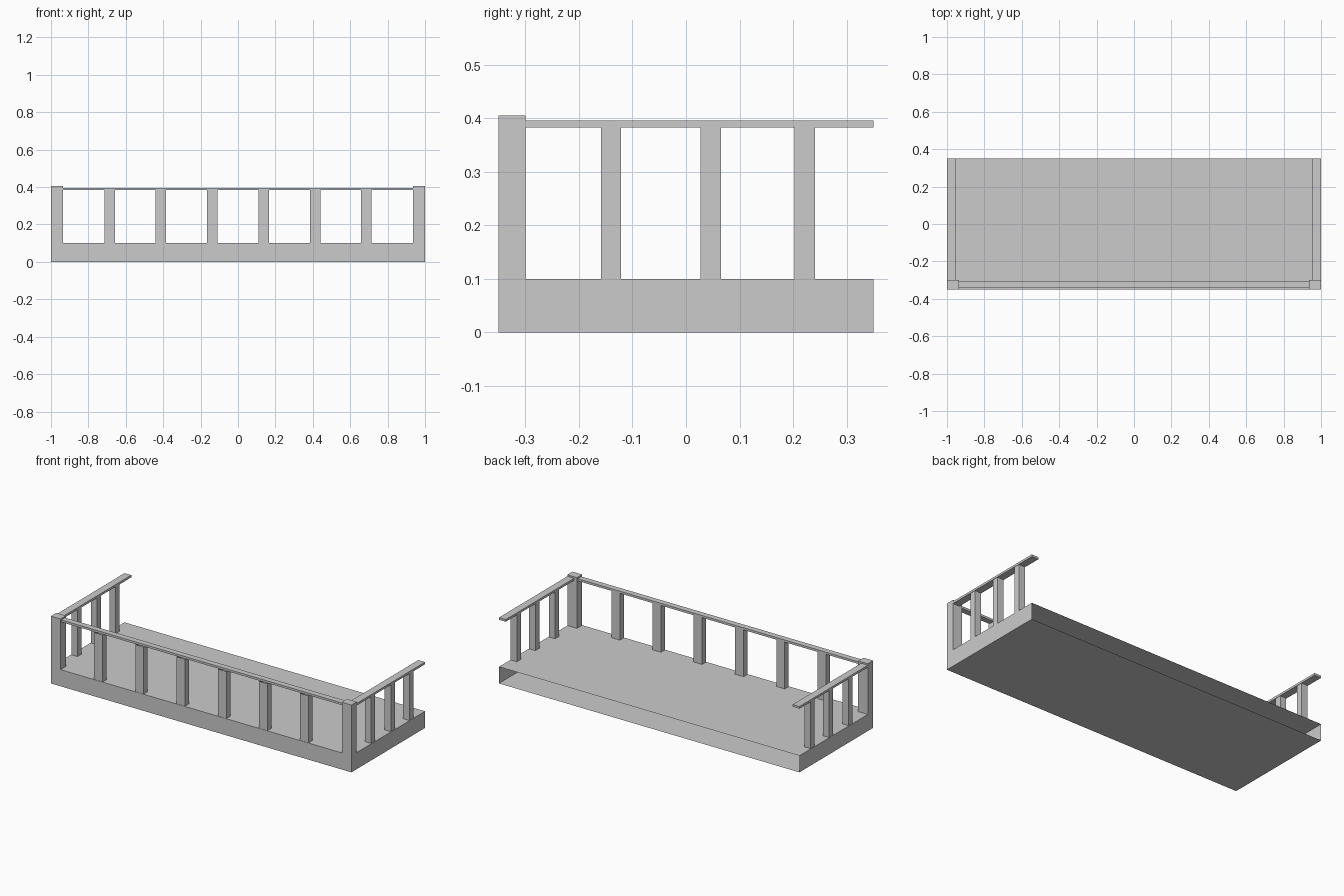
import bpy, bmesh

if "Cube" in bpy.data.objects:
    bpy.data.objects.remove(bpy.data.objects["Cube"])


def box(name, x0, x1, y0, y1, z0, z1, open_sides=()):
    """Box from its limits; open_sides lists outward normals of faces to leave out."""
    bm = bmesh.new()
    bmesh.ops.create_cube(bm, size=1)
    bm.normal_update()
    gone = [f for f in bm.faces
            if tuple(round(c) for c in f.normal) in open_sides]
    bmesh.ops.delete(bm, geom=gone, context='FACES_ONLY')
    for v in bm.verts:
        v.co.x = (x0 + x1) / 2 + v.co.x * (x1 - x0)
        v.co.y = (y0 + y1) / 2 + v.co.y * (y1 - y0)
        v.co.z = (z0 + z1) / 2 + v.co.z * (z1 - z0)
    mesh = bpy.data.meshes.new(name)
    bm.to_mesh(mesh)
    bm.free()
    ob = bpy.data.objects.new(name, mesh)
    bpy.context.collection.objects.link(ob)
    return ob


def pair(name, x0, x1, *rest, **kw):
    """The same box on the right and the left."""
    box("right_" + name, x0, x1, *rest, **kw)
    box("left_" + name, -x1, -x0, *rest, **kw)


FLOOR, RAIL_LOW, RAIL_TOP = 0.10, 0.383, 0.396
UP, DOWN, BACK = (0, 0, 1), (0, 0, -1), (0, 1, 0)

# Hollow floor slab, open towards the wall
box("floor_slab", -1, 1, -0.35, 0.35, 0, FLOOR, open_sides=(BACK,))

# Corner posts
pair("corner_post", 0.936, 1, -0.35, -0.30, FLOOR, 0.405, open_sides=(DOWN,))

# Handrails
box("front_rail", -0.936, 0.936, -0.342, -0.307, RAIL_LOW, RAIL_TOP)
pair("side_rail", 0.955, 1, -0.30, 0.35, RAIL_LOW, RAIL_TOP)

# Front balusters
for i, x in enumerate((0.138, 0.412, 0.685)):
    pair(f"front_baluster_{i + 1}", x - 0.028, x + 0.028, -0.348, -0.31,
         FLOOR, RAIL_LOW, open_sides=(UP, DOWN))

# Side balusters
for i, y in enumerate((-0.14, 0.046, 0.222)):
    pair(f"side_baluster_{i + 1}", 0.957, 0.998, y - 0.019, y + 0.019,
         FLOOR, RAIL_LOW, open_sides=(UP, DOWN))
